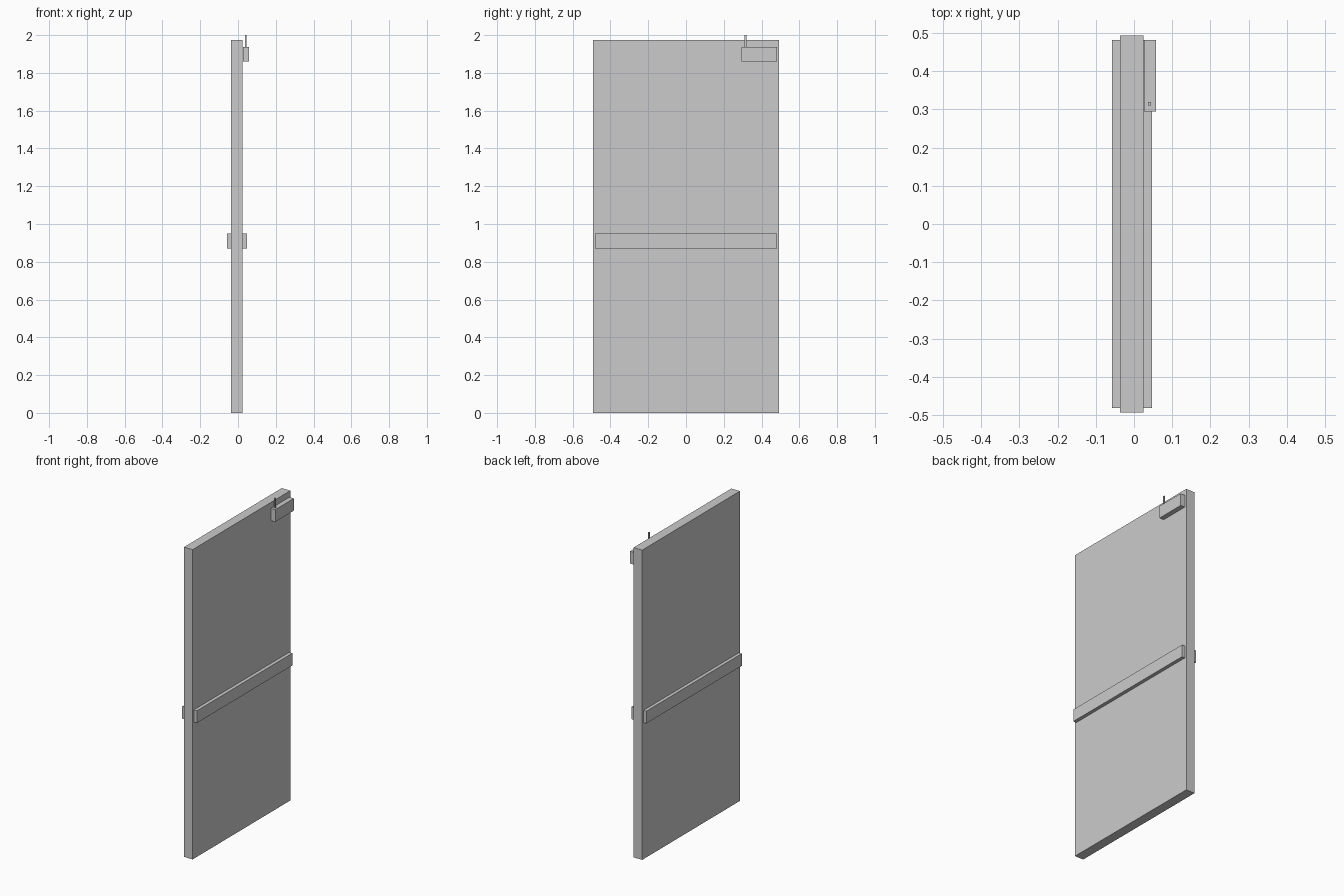
import bpy
import bmesh
from mathutils import Vector

if "Cube" in bpy.data.objects:
    bpy.data.objects.remove(bpy.data.objects["Cube"])


def box(name, lo, hi):
    """Axis-aligned box between two corners."""
    lo, hi = Vector(lo), Vector(hi)
    mesh = bpy.data.meshes.new(name)
    bm = bmesh.new()
    bmesh.ops.create_cube(bm, size=1)
    bmesh.ops.scale(bm, vec=hi - lo, verts=bm.verts)
    bm.to_mesh(mesh)
    bm.free()
    obj = bpy.data.objects.new(name, mesh)
    obj.location = (lo + hi) / 2
    bpy.context.collection.objects.link(obj)
    return obj


# Door slab
FACE_BACK, FACE_FRONT = -0.036, 0.025
box("door_panel", (FACE_BACK, -0.4925, 0), (FACE_FRONT, 0.4925, 1.975))

# Push bars on both faces
for name, x0, x1 in (("push_bar_left", FACE_BACK - 0.021, FACE_BACK),
                     ("push_bar_right", FACE_FRONT, FACE_FRONT + 0.022)):
    box(name, (x0, -0.481, 0.871), (x1, 0.481, 0.949))

# Door closer housing and its upright pin
box("closer_housing", (0.0265, 0.294, 1.86), (0.057, 0.481, 1.938))
box("closer_pin", (0.036, 0.31, 1.938), (0.045, 0.319, 2.0))
